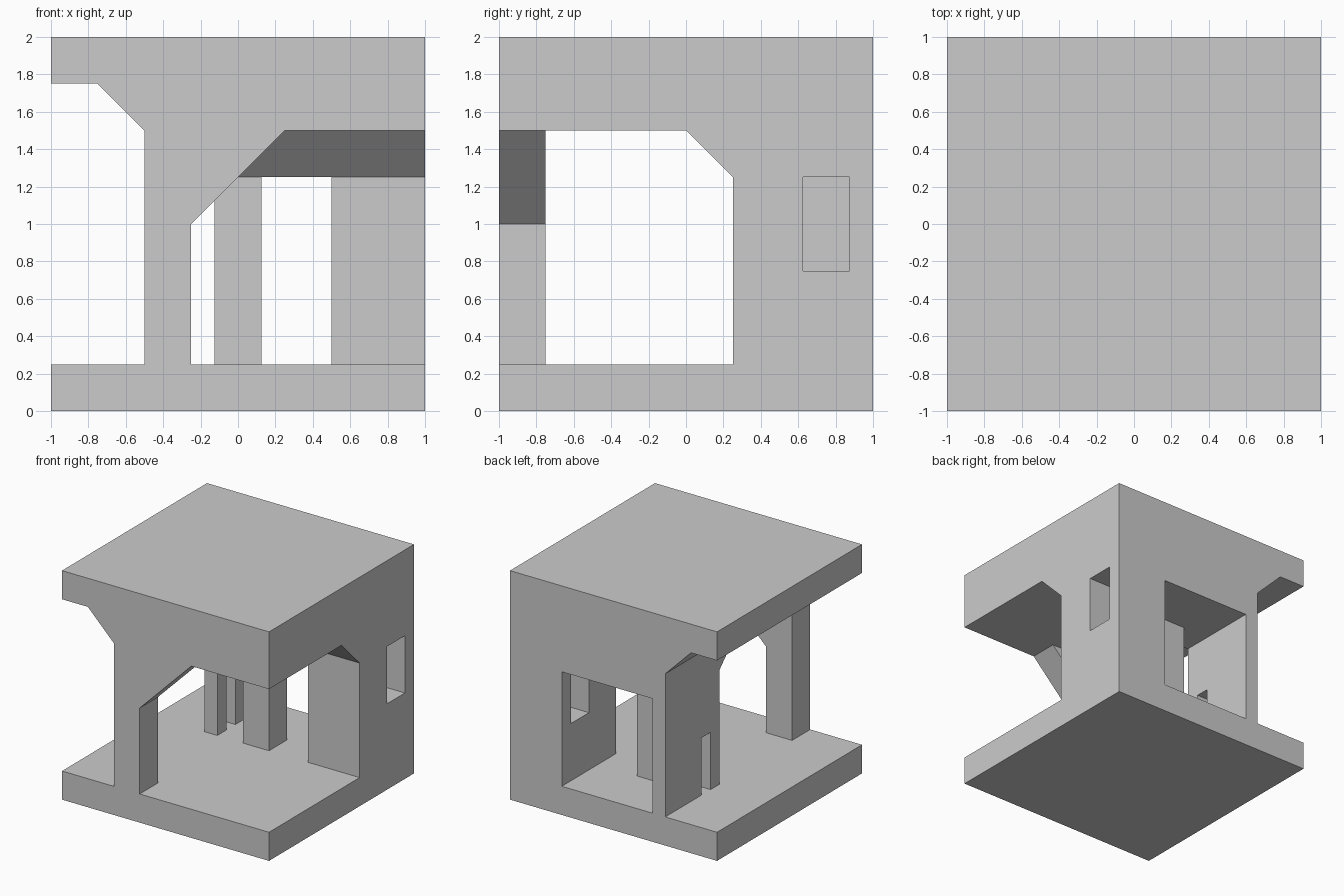
import bpy, bmesh
from mathutils import Vector

if "Cube" in bpy.data.objects:
    bpy.data.objects.remove(bpy.data.objects["Cube"])


def prism(name, profile, axis, start, end):
    """Extrude a 2D profile along an axis: x -> (y,z), y -> (x,z), z -> (x,y)."""
    place = {'x': lambda a, b: (start, a, b),
             'y': lambda a, b: (a, start, b),
             'z': lambda a, b: (a, b, start)}[axis]
    step = Vector([(end - start) * (axis == k) for k in 'xyz'])
    bm = bmesh.new()
    face = bm.faces.new([bm.verts.new(place(a, b)) for a, b in profile])
    ext = bmesh.ops.extrude_face_region(bm, geom=[face], use_keep_orig=True)
    moved = [g for g in ext['geom'] if isinstance(g, bmesh.types.BMVert)]
    bmesh.ops.translate(bm, verts=moved, vec=step)
    bmesh.ops.recalc_face_normals(bm, faces=bm.faces)
    mesh = bpy.data.meshes.new(name)
    bm.to_mesh(mesh)
    bm.free()
    obj = bpy.data.objects.new(name, mesh)
    bpy.context.collection.objects.link(obj)
    return obj


def rect(a0, a1, b0, b1):
    return [(a0, b0), (a1, b0), (a1, b1), (a0, b1)]


FLOOR = 0.25

# solid block that the rooms are carved from
pavilion = prism("pavilion", rect(-1, 1, -1, 1), 'z', 0, 2)

cutters = [
    # open gallery along the left side, with a bracket under the roof
    prism("left_gallery", [(-1.1, FLOOR), (-.5, FLOOR), (-.5, 1.5), (-.75, 1.75), (-1.1, 1.75)],
          'y', -1.1, 1.1),
    # passage running left to right, sloped at the back
    prism("cross_passage", [(-.75, FLOOR), (.25, FLOOR), (.25, 1.25), (0, 1.5), (-.75, 1.5)],
          'x', -.6, 1.1),
    # front opening with a sloped corner beside the front leg
    prism("front_opening", [(-.25, FLOOR), (1.1, FLOOR), (1.1, 1.5), (.25, 1.5), (-.25, 1)],
          'y', -1.1, -.5),
    # back room, its plan leaving a square post standing
    prism("back_room", [(-.375, 1.1), (-.375, .2), (-.125, .2), (-.125, .5),
                        (.125, .5), (.125, .2), (.5, .2), (.5, 1.1)], 'z', FLOOR, 1.25),
    # low slot in the left wall
    prism("wall_slot", rect(.375, .5, FLOOR, .75), 'x', -.6, -.3),
    # window through the right pier
    prism("side_window", rect(.625, .875, .75, 1.25), 'x', .4, 1.1),
]

# carve each opening in turn
bpy.context.view_layer.objects.active = pavilion
for cutter in cutters:
    cutter.hide_render = True
    mod = pavilion.modifiers.new(cutter.name, 'BOOLEAN')
    mod.operation = 'DIFFERENCE'
    mod.solver = 'EXACT'
    mod.object = cutter
    bpy.ops.object.modifier_apply(modifier=mod.name)
    bpy.data.objects.remove(cutter)
